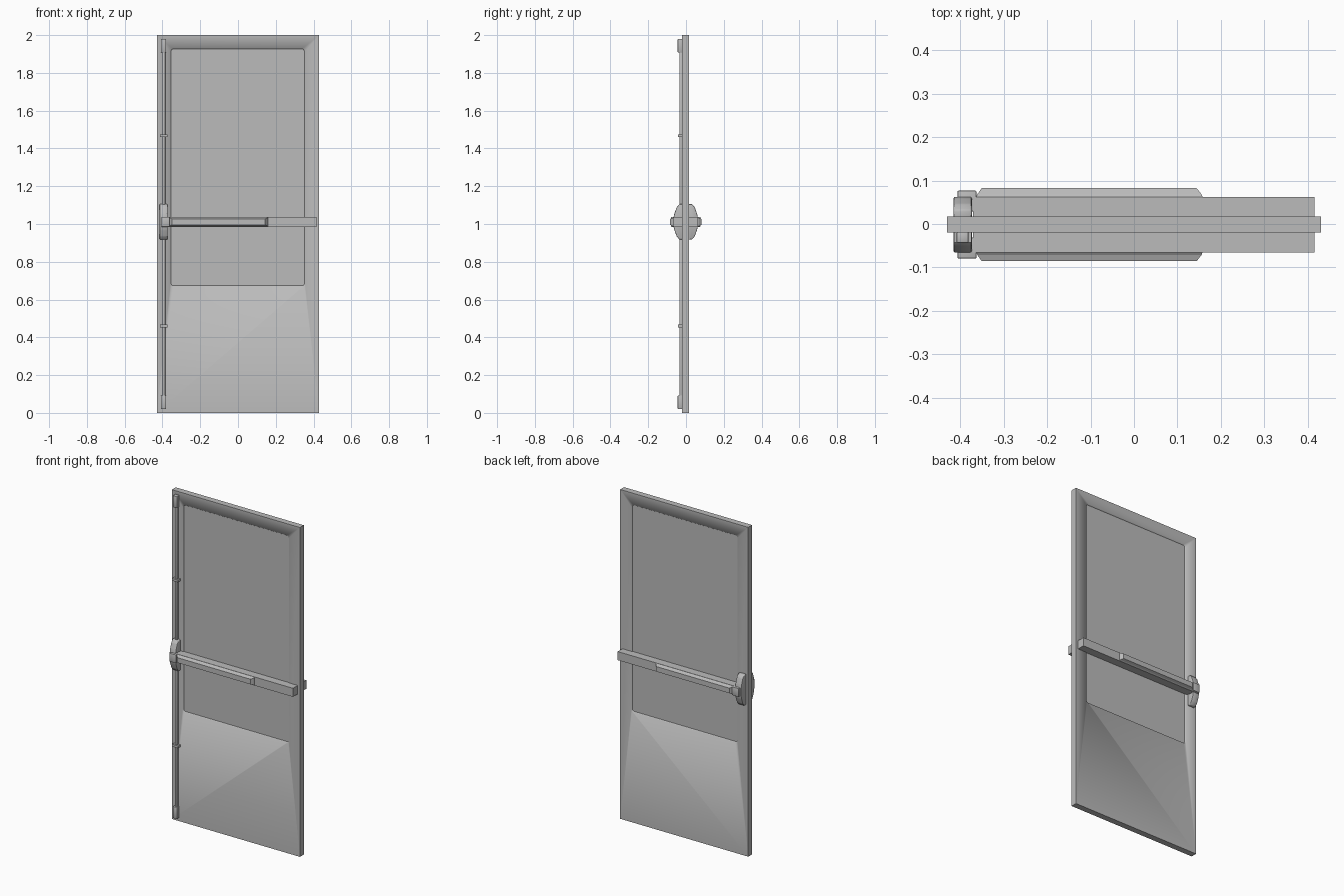
import bpy, bmesh, math
from mathutils import Vector

cube = bpy.data.objects.get("Cube")
if cube:
    bpy.data.objects.remove(cube, do_unlink=True)

metal = bpy.data.materials.new("grey_metal")
metal.use_nodes = True
GREY = (0.5, 0.5, 0.5, 1)
metal.diffuse_color = GREY
metal.node_tree.nodes["Principled BSDF"].inputs["Base Color"].default_value = GREY

MID = -0.0015            # middle of the slab in y
HALF = 0.0185            # half of its thickness


def finish(name, bm, bevel=0.0, smooth=None):
    bmesh.ops.recalc_face_normals(bm, faces=bm.faces)
    if bevel:
        bmesh.ops.bevel(bm, geom=bm.edges[:], offset=bevel, segments=2,
                        affect='EDGES', profile=0.5)
    mesh = bpy.data.meshes.new(name)
    bm.to_mesh(mesh)
    bm.free()
    mesh.materials.append(metal)
    ob = bpy.data.objects.new(name, mesh)
    bpy.context.collection.objects.link(ob)
    if smooth:
        bpy.ops.object.select_all(action='DESELECT')
        ob.select_set(True)
        bpy.context.view_layer.objects.active = ob
        bpy.ops.object.shade_smooth_by_angle(angle=math.radians(smooth))
    return ob


def box(name, x, y, z, bevel=0.0):
    bm = bmesh.new()
    bmesh.ops.create_cube(bm, size=1)
    for v in bm.verts:
        v.co = [a + (b - a) * (c + 0.5) for (a, b), c in zip((x, y, z), v.co)]
    return finish(name, bm, bevel, 30 if bevel else None)


def loft(bm, loops, caps=True):
    rings = [[bm.verts.new(p) for p in loop] for loop in loops]
    for a, b in zip(rings, rings[1:]):
        for i in range(len(a)):
            j = (i + 1) % len(a)
            bm.faces.new((a[i], a[j], b[j], b[i]))
    if caps:
        bm.faces.new(rings[0])
        bm.faces.new(rings[-1])
    return rings


def rect(x0, x1, z0, z1, y):
    return [(x0, y, z0), (x1, y, z0), (x1, y, z1), (x0, y, z1)]


def rounded(x0, x1, z0, z1, y, r):
    pts = []
    for i, (cx, cz) in enumerate(((x0 + r, z0 + r), (x1 - r, z0 + r),
                                  (x1 - r, z1 - r), (x0 + r, z1 - r))):
        for k in range(5):
            t = math.pi * (1 + i / 2 + k / 8)
            pts.append((cx + r * math.cos(t), y, cz + r * math.sin(t)))
    return pts


# Door slab with a shallow rounded recess on both faces
bm = bmesh.new()
outer = []
for side in (-1, 1):
    y = MID + side * HALF
    corners = [bm.verts.new(p) for p in rect(-0.43, 0.43, 0, 2, y)]
    rim = loft(bm, [rounded(-0.358, 0.355, 0.67, 1.93, y, 0.015),
                    rounded(-0.354, 0.351, 0.674, 1.926, y - side * 0.006, 0.011)],
               caps=False)
    bm.faces.new(rim[1])
    n = len(rim[0])
    for i in range(4):
        j = (i + 1) % 4
        edge = [rim[0][(i * 5 + 2 + k) % n] for k in range(6)]
        bm.faces.new([corners[j], corners[i]] + edge)
    outer.append(corners)
for i in range(4):
    j = (i + 1) % 4
    bm.faces.new((outer[0][i], outer[0][j], outer[1][j], outer[1][i]))
for f in bm.faces:
    f.smooth = True
corner_set = {v for ring in outer for v in ring}
for e in bm.edges:
    if all(v in corner_set for v in e.verts) or any(len(f.verts) == n for f in e.link_faces):
        e.smooth = False
finish("door_slab", bm)

# Push bar, end cap and latch housing on each face
for side, label in ((-1, "front"), (1, "back")):
    def at(d):
        return MID + side * d

    box(label + "_bar_rail", (-0.37, 0.415), sorted((at(0.015), at(0.064))), (0.985, 1.037))

    bm = bmesh.new()
    loft(bm, [rect(-0.363, 0.158, 0.985, 1.037, at(0.063)),
              rect(-0.36, 0.155, 0.99, 1.032, at(0.07)),
              rect(-0.35, 0.144, 0.996, 1.027, at(0.084))])
    finish(label + "_push_pad", bm)

    box(label + "_bar_end_cap", (-0.406, -0.362), sorted((at(0.03), at(0.078))),
        (0.985, 1.037), 0.003)

    # Housing outline in (depth, height), tapered at both ends
    outline = [(0.01, 0.918), (0.034, 0.918), (0.048, 0.935), (0.06, 0.968),
               (0.064, 0.985), (0.064, 1.037), (0.06, 1.055), (0.048, 1.088),
               (0.034, 1.105), (0.01, 1.105)]
    bm = bmesh.new()
    loft(bm, [[(x, at(d), z) for d, z in outline] for x in (-0.415, -0.373)])
    finish(label + "_latch_housing", bm, 0.004, 40)

# Vertical rods, guides and end latches on the front
face = MID - HALF
for name, z0, z1 in (("lower_rod", 0.08, 0.93), ("upper_rod", 1.095, 1.92)):
    box(name, (-0.402, -0.385), (face - 0.014, face + 0.002), (z0, z1), 0.002)
for name, z in (("lower_guide", 0.46), ("upper_guide", 1.467)):
    box(name, (-0.414, -0.374), (face - 0.022, face + 0.002), (z - 0.007, z + 0.007))
for name, z0, z1 in (("bottom_latch", 0.02, 0.092), ("top_latch", 1.908, 1.98)):
    box(name, (-0.408, -0.38), (face - 0.024, face + 0.002), (z0, z1), 0.004)
